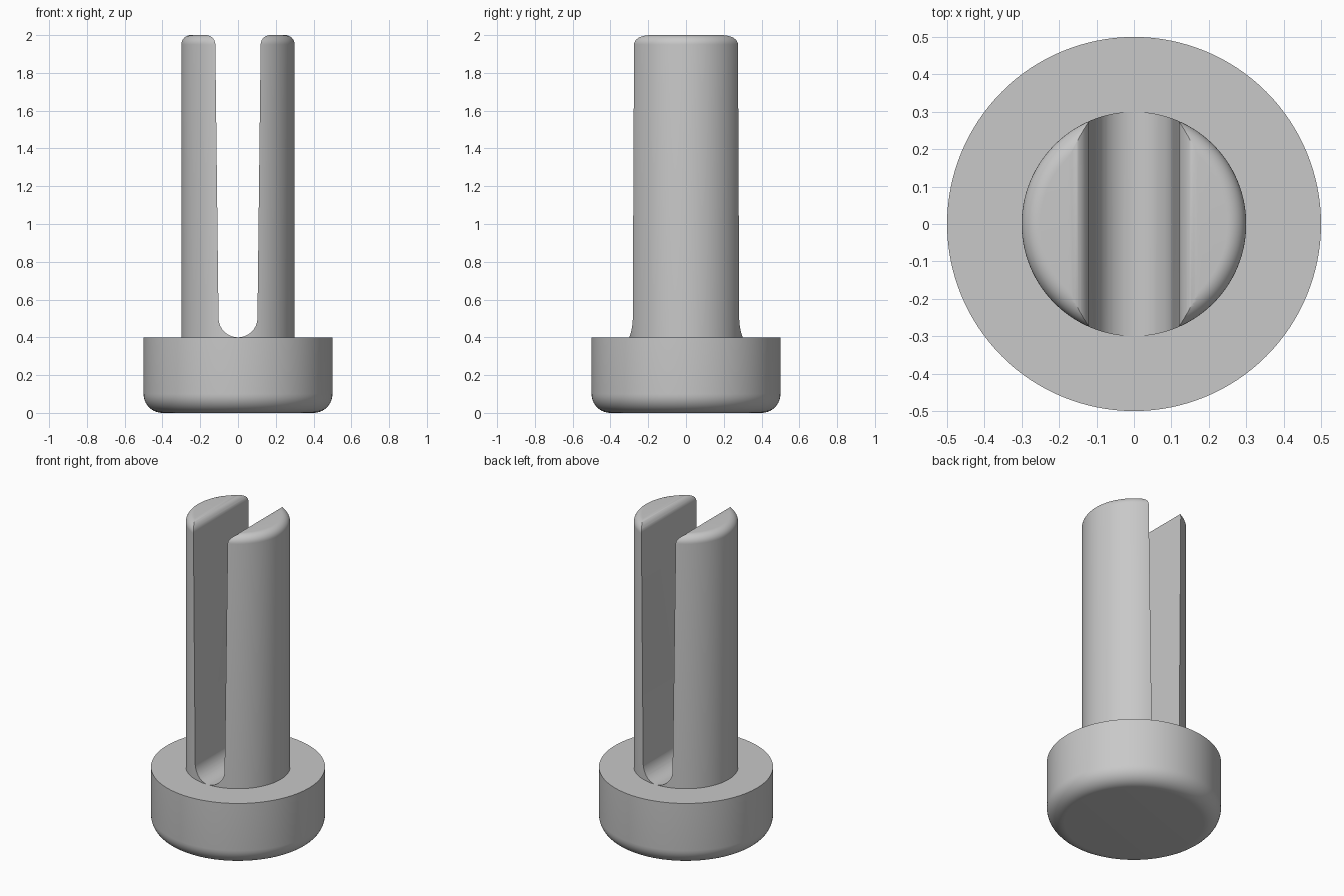
import bpy
import bmesh
from math import sin, cos, pi, tau

cube = bpy.data.objects.get("Cube")
if cube:
    bpy.data.objects.remove(cube, do_unlink=True)

HEAD_R, HEAD_TOP, HEAD_FILLET = 0.5, 0.4, 0.1
SHAFT_R, TOP, RIM = 0.3, 2.0, 0.05
SLOT_R, SLOT_TOP = 0.103, 0.12
SEGMENTS = 128

grey = bpy.data.materials.new("plain grey")
grey.use_nodes = True
grey.diffuse_color = (0.58, 0.58, 0.58, 1)
grey.node_tree.nodes["Principled BSDF"].inputs["Base Color"].default_value = grey.diffuse_color


def arc(cx, cz, r, start, end, steps=10):
    """Points along an arc in the XZ plane."""
    angles = [start + (end - start) * i / steps for i in range(steps + 1)]
    return [(cx + r * cos(a), cz + r * sin(a)) for a in angles]


def finish(name, bm):
    bmesh.ops.recalc_face_normals(bm, faces=bm.faces)
    mesh = bpy.data.meshes.new(name)
    bm.to_mesh(mesh)
    bm.free()
    mesh.materials.append(grey)
    obj = bpy.data.objects.new(name, mesh)
    bpy.context.collection.objects.link(obj)
    return obj


def lathe(name, profile):
    """Turn an open profile around Z and cap both ends."""
    bm = bmesh.new()
    verts = [bm.verts.new((x, 0, z)) for x, z in profile]
    edges = [bm.edges.new(pair) for pair in zip(verts, verts[1:])]
    bmesh.ops.spin(bm, geom=verts + edges, cent=(0, 0, 0), axis=(0, 0, 1),
                   angle=tau, steps=SEGMENTS)
    bmesh.ops.remove_doubles(bm, verts=bm.verts, dist=1e-5)
    bmesh.ops.holes_fill(bm, edges=bm.edges, sides=0)
    return finish(name, bm)


def smooth(obj):
    bpy.ops.object.select_all(action="DESELECT")
    obj.select_set(True)
    bpy.context.view_layer.objects.active = obj
    bpy.ops.object.shade_smooth_by_angle(angle=pi / 6)


# Round head with a filleted lower rim
head = lathe("head", arc(HEAD_R - HEAD_FILLET, HEAD_FILLET, HEAD_FILLET, -pi / 2, 0)
             + [(HEAD_R, HEAD_TOP)])

# Shaft with a filleted top rim, sunk slightly into the head
shaft = lathe("split_shaft", [(SHAFT_R, HEAD_TOP - 0.02)]
              + arc(SHAFT_R - RIM, TOP - RIM, RIM, 0, pi / 2))

# Slot outline: round bottom, slightly tapered walls, flared mouth
right = arc(0, HEAD_TOP + SLOT_R, SLOT_R, -pi / 2, 0, 16)
right += arc(SLOT_TOP + RIM, TOP - RIM, RIM, pi, pi / 2)
right.append((SLOT_TOP + RIM, TOP + 0.1))
outline = right + [(-x, z) for x, z in reversed(right[1:])]

bm = bmesh.new()
face = bm.faces.new([bm.verts.new((x, -0.5, z)) for x, z in outline])
extruded = bmesh.ops.extrude_face_region(bm, geom=[face], use_keep_orig=True)["geom"]
bmesh.ops.translate(bm, vec=(0, 1, 0),
                    verts=[g for g in extruded if isinstance(g, bmesh.types.BMVert)])
cutter = finish("slot_cutter", bm)
cutter.hide_render = True

# Cut the slot and tidy up
cut = shaft.modifiers.new("slot", "BOOLEAN")
cut.operation = "DIFFERENCE"
cut.solver = "EXACT"
cut.object = cutter
bpy.context.view_layer.objects.active = shaft
bpy.ops.object.modifier_apply(modifier=cut.name)
bpy.data.objects.remove(cutter, do_unlink=True)

for part in (head, shaft):
    smooth(part)
